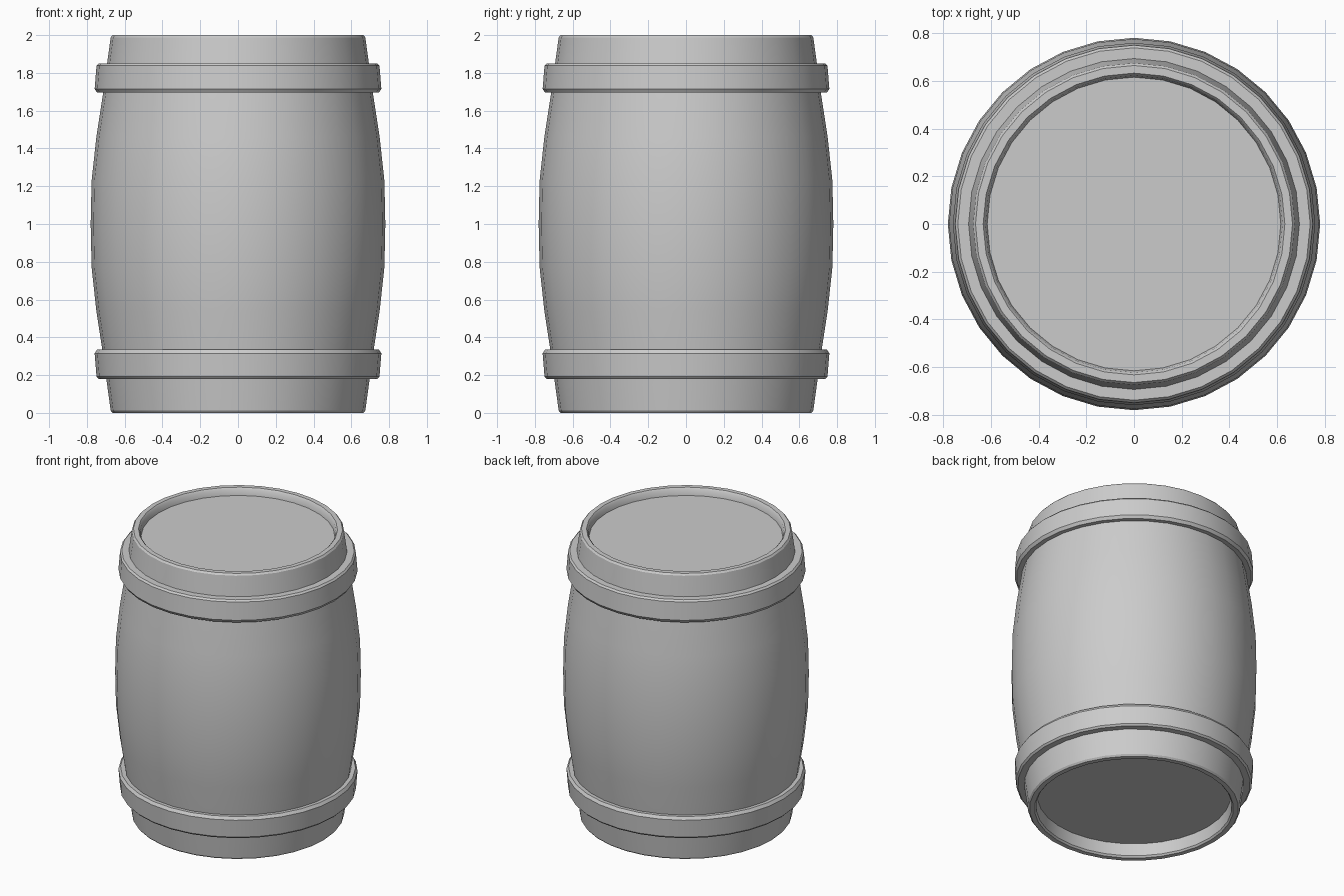
import bpy, bmesh, math

if "Cube" in bpy.data.objects:
    bpy.data.objects.remove(bpy.data.objects["Cube"])

SIDES = 32


def lathe(name, profile, closed=False):
    """Revolve (radius, z) points around z; open profiles get capped ends."""
    bm = bmesh.new()
    rings = []
    for r, z in profile:
        rings.append([bm.verts.new((r * math.cos(math.tau * i / SIDES),
                                    r * math.sin(math.tau * i / SIDES), z))
                      for i in range(SIDES)])
    pairs = list(zip(rings, rings[1:]))
    if closed:
        pairs.append((rings[-1], rings[0]))
    for a, b in pairs:
        for i in range(SIDES):
            j = (i + 1) % SIDES
            bm.faces.new((a[i], a[j], b[j], b[i]))
    if not closed:
        bm.faces.new(rings[0])
        bm.faces.new(rings[-1])
    bmesh.ops.recalc_face_normals(bm, faces=bm.faces)
    mesh = bpy.data.meshes.new(name)
    bm.to_mesh(mesh)
    bm.free()
    obj = bpy.data.objects.new(name, mesh)
    bpy.context.collection.objects.link(obj)
    bpy.ops.object.select_all(action='DESELECT')
    obj.select_set(True)
    bpy.context.view_layer.objects.active = obj
    bpy.ops.object.shade_smooth_by_angle(angle=math.radians(30))
    return obj


# Bulging staves with recessed ends
half = [(0.78, 1.0), (0.775, 1.23), (0.75, 1.46), (0.713, 1.70),
        (0.693, 1.85), (0.674, 1.988), (0.664, 2.0), (0.632, 2.0), (0.622, 1.988)]
lower = [(r, 2 - z) for r, z in reversed(half[1:])]
lathe("barrel_body", [(0.615, 0.095)] + lower + half + [(0.615, 1.95)])

# Metal hoops, mirrored about mid-height
hoop = [(0.68, 1.70), (0.746, 1.695), (0.759, 1.715), (0.749, 1.838),
        (0.738, 1.85), (0.68, 1.85)]
lathe("upper_hoop", hoop, closed=True)
lathe("lower_hoop", [(r, 2.03 - z) for r, z in hoop], closed=True)
